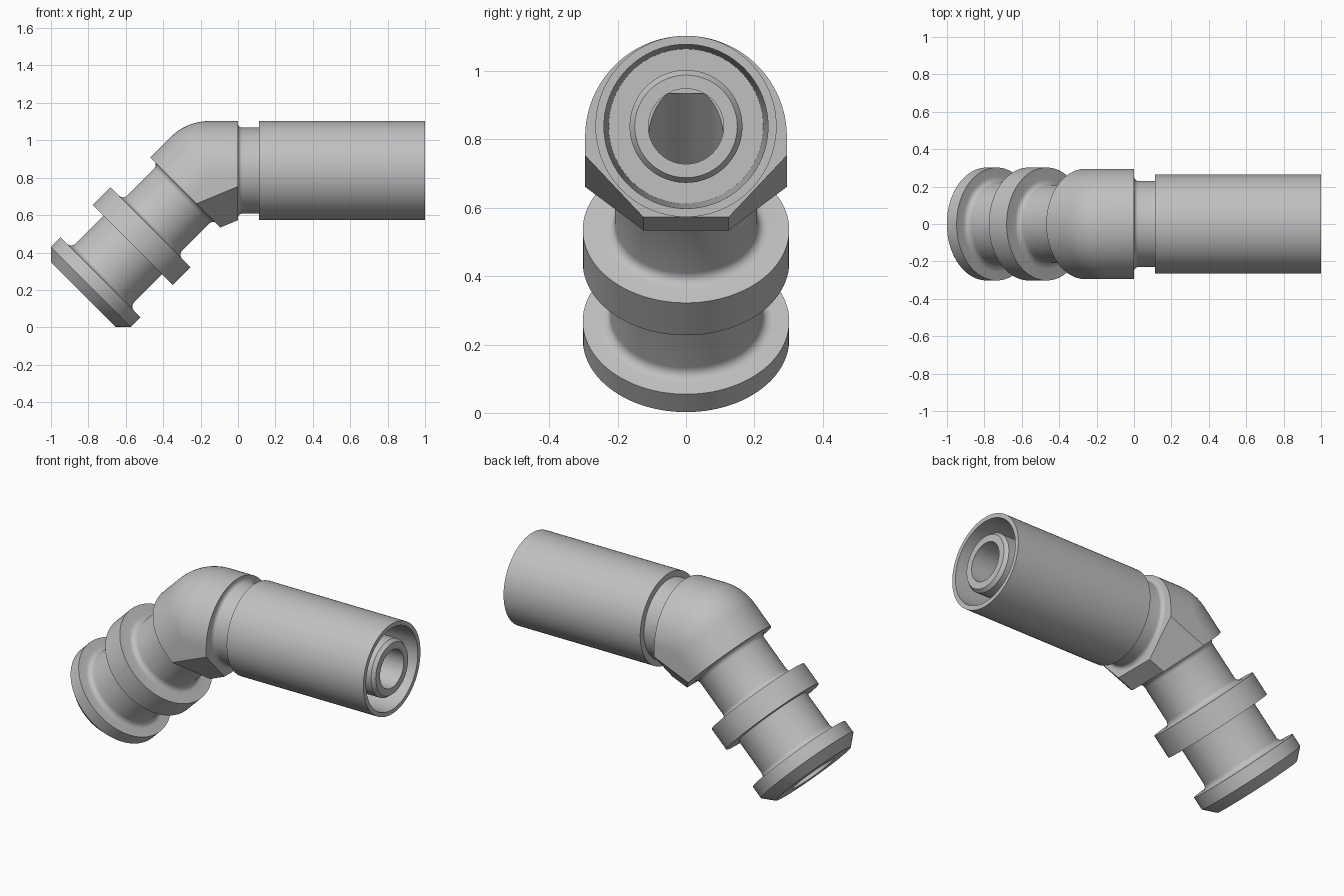
import bpy, bmesh, math
from mathutils import Vector, Matrix

cube = bpy.data.objects.get("Cube")
if cube:
    bpy.data.objects.remove(cube, do_unlink=True)

STEPS = 96
BEND = math.radians(45)
JOINT = Vector((-0.165, 0, 0.838))        # where the two pipe axes meet
BORE = 0.11

steel = bpy.data.materials.new("light_grey_steel")
steel.use_nodes = True
GREY = (0.53, 0.53, 0.53, 1)
steel.diffuse_color = GREY
steel.node_tree.nodes["Principled BSDF"].inputs["Base Color"].default_value = GREY


def add_object(name, bm, matrix=Matrix()):
    bmesh.ops.recalc_face_normals(bm, faces=bm.faces)
    mesh = bpy.data.meshes.new(name)
    bm.to_mesh(mesh)
    bm.free()
    mesh.transform(matrix)
    mesh.materials.append(steel)
    obj = bpy.data.objects.new(name, mesh)
    bpy.context.collection.objects.link(obj)
    return obj


def smooth(obj):
    bpy.ops.object.select_all(action="DESELECT")
    obj.select_set(True)
    bpy.context.view_layer.objects.active = obj
    bpy.ops.object.shade_smooth_by_angle(angle=math.radians(30))


def lathe(name, profile, matrix):
    """Turn a closed (distance, radius) profile around the x axis."""
    bm = bmesh.new()
    verts = [bm.verts.new((d, 0, r)) for d, r in profile]
    edges = [bm.edges.new((a, b)) for a, b in zip(verts, verts[1:] + verts[:1])]
    bmesh.ops.spin(bm, geom=verts + edges, cent=(0, 0, 0), axis=(1, 0, 0),
                   angle=math.tau, steps=STEPS, use_duplicate=False)
    bmesh.ops.remove_doubles(bm, verts=bm.verts, dist=1e-5)
    return add_object(name, bm, matrix)


def fillet(d, r, size, sd, rising):
    """Quarter-round between a pipe of radius r and a wall at distance d."""
    pts = []
    for i in range(6):
        a = math.pi / 2 * i / 5
        pts.append((d + sd * size * (1 - math.sin(a)), r + size * (1 - math.cos(a))))
    return pts if rising else pts[::-1]


# Frames along the straight arm and the slanted arm
straight = Matrix.Translation((0, 0, JOINT.z))
slanted = Matrix.Translation(JOINT) @ Matrix.Rotation(math.pi - BEND, 4, "Y")

# Hose end: neck, outer sleeve, deep ring-shaped socket and inner nipple
hose_end = lathe("hose_end", [
    (0, BORE), *fillet(0, 0.23, 0.022, 1, False), (0.112, 0.23), (0.112, 0.265),
    (1, 0.265), (1, 0.24), (0.2, 0.226), (0.2, 0.165),
    (0.98, 0.165), (1, 0.15), (1, BORE)], straight)
smooth(hose_end)

# Flanged end: neck with two collars, the last one chamfered
flanged_end = lathe("flanged_end", [
    (0.163, BORE), *fillet(0.163, 0.208, 0.03, 1, False),
    *fillet(0.428, 0.208, 0.03, -1, True), (0.428, 0.302), (0.562, 0.302),
    (0.562, 0.222), *fillet(0.806, 0.222, 0.03, -1, True), (0.806, 0.302),
    (0.88, 0.302), (0.937, 0.245), (0.937, 0.14), (0.85, 0.14), (0.85, BORE)], slanted)
smooth(flanged_end)

# Elbow: round back, flat sides and a chamfered underside
R = 0.295
centre = JOINT + Vector((0.0125, 0, -0.03))
bm = bmesh.new()


def section(angle, shift=Vector(), end=False):
    up = Vector((-math.sin(angle), 0, math.cos(angle)))
    pts = [(R * math.cos(math.pi * i / 48), R * math.sin(math.pi * i / 48))
           for i in range(49)]
    if end:
        for side in (-1, 1):
            pts += [(side * R, -0.055), (side * 0.125, -0.235)]
    for y, w in pts:
        bm.verts.new(centre + shift + Vector((0, y, 0)) + up * w)


reach = -centre.x
section(0, Vector((reach, 0, 0)), True)
for i in range(13):
    section(BEND * i / 12)
section(BEND, Vector((-math.cos(BEND), 0, -math.sin(BEND))) * reach, True)
bmesh.ops.remove_doubles(bm, verts=bm.verts, dist=1e-5)
hull = bmesh.ops.convex_hull(bm, input=bm.verts)
spare = {v for v in hull["geom_interior"] + hull["geom_unused"]
         if isinstance(v, bmesh.types.BMVert)}
bmesh.ops.delete(bm, geom=list(spare), context="VERTS")
bmesh.ops.dissolve_limit(bm, angle_limit=math.radians(0.1),
                         verts=bm.verts, edges=bm.edges)
elbow = add_object("elbow", bm)

# Drill the bore through the elbow along both arms
for frame, start, stop in ((straight, JOINT.x - 0.04, 0.1), (slanted, -0.04, 0.3)):
    bm = bmesh.new()
    bmesh.ops.create_cone(bm, cap_ends=True, segments=STEPS, radius1=BORE,
                          radius2=BORE, depth=stop - start)
    lay = Matrix.Translation(((start + stop) / 2, 0, 0)) @ Matrix.Rotation(math.pi / 2, 4, "Y")
    cutter = add_object("bore_cutter", bm, frame @ lay)
    cutter.hide_render = True
    cut = elbow.modifiers.new("bore", "BOOLEAN")
    cut.operation = "DIFFERENCE"
    cut.solver = "EXACT"
    cut.object = cutter
    bpy.context.view_layer.objects.active = elbow
    bpy.ops.object.modifier_apply(modifier=cut.name)
    bpy.data.objects.remove(cutter, do_unlink=True)
smooth(elbow)
